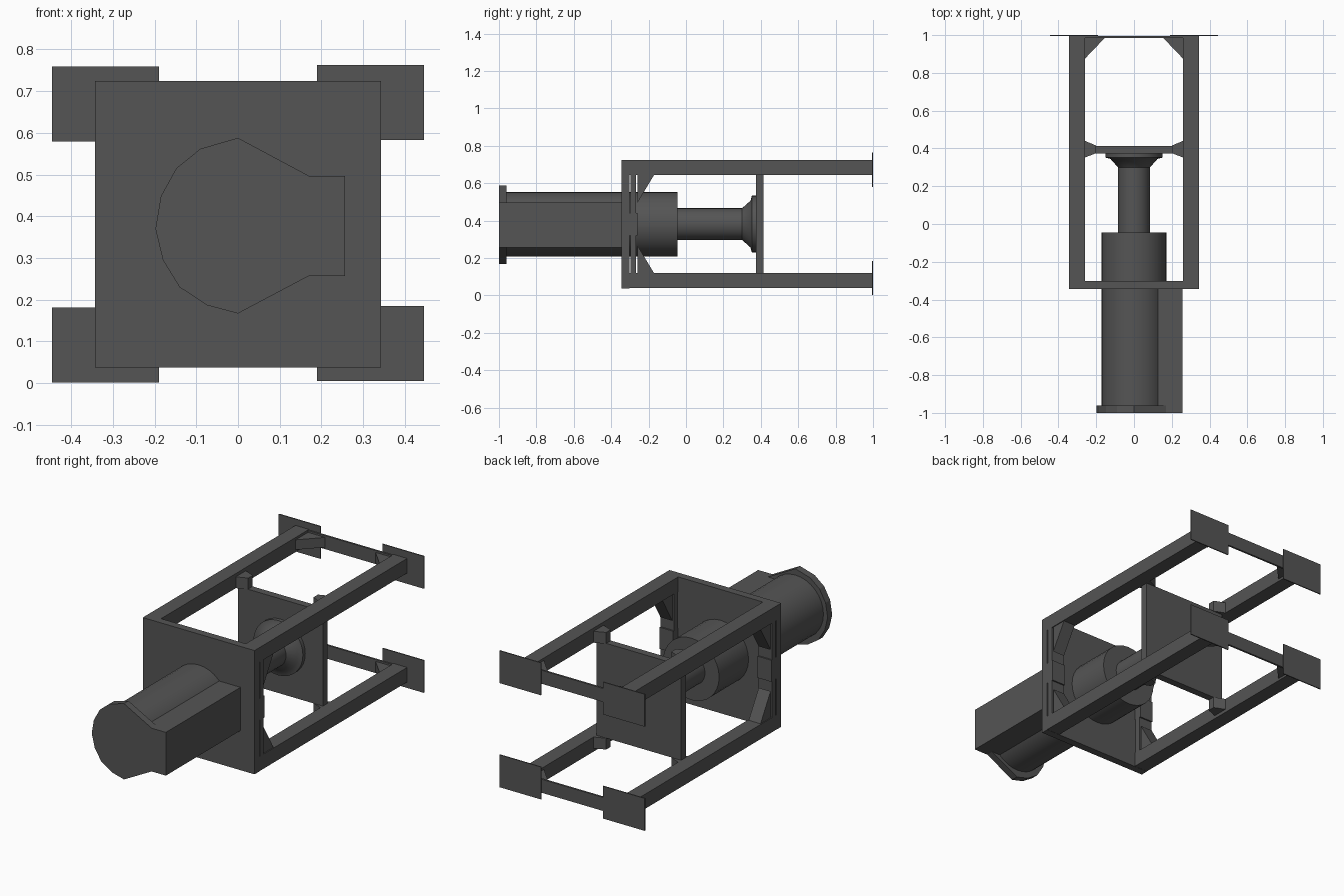
import bpy, bmesh, math
from mathutils import Matrix

cube = bpy.data.objects.get("Cube")
if cube:
    bpy.data.objects.remove(cube, do_unlink=True)

grey = bpy.data.materials.new("dark_grey")
grey.use_nodes = True
COLOUR = (0.09, 0.09, 0.09, 1)
grey.diffuse_color = COLOUR
bsdf = next(n for n in grey.node_tree.nodes if n.type == 'BSDF_PRINCIPLED')
bsdf.inputs["Base Color"].default_value = COLOUR

ZC = 0.381          # height of the long axis
IN, OUT = 0.26, 0.343   # inner and outer faces of the rails


def finish(name, bm, smooth=False):
    bmesh.ops.recalc_face_normals(bm, faces=bm.faces)
    mesh = bpy.data.meshes.new(name)
    bm.to_mesh(mesh)
    bm.free()
    mesh.materials.append(grey)
    ob = bpy.data.objects.new(name, mesh)
    bpy.context.collection.objects.link(ob)
    if smooth:
        bpy.ops.object.select_all(action='DESELECT')
        ob.select_set(True)
        bpy.context.view_layer.objects.active = ob
        bpy.ops.object.shade_smooth_by_angle(angle=math.radians(35))
    return ob


def box(name, x, y, z):
    bm = bmesh.new()
    bmesh.ops.create_cube(bm, size=1)
    for v in bm.verts:
        v.co = [(a + b) / 2 + c * (b - a) for c, (a, b) in zip(v.co, (x, y, z))]
    return finish(name, bm)


def prism(name, points, axis, lo, hi):
    """Extrude a 2D outline along an axis (0 = x, 1 = y, 2 = z)."""
    bm = bmesh.new()
    verts = []
    for p in points:
        co = list(p)
        co.insert(axis, lo)
        verts.append(bm.verts.new(co))
    face = bm.faces.new(verts)
    out = bmesh.ops.extrude_face_region(bm, geom=[face])
    move = [0, 0, 0]
    move[axis] = hi - lo
    bmesh.ops.translate(bm, vec=move, verts=[v for v in out["geom"] if isinstance(v, bmesh.types.BMVert)])
    return finish(name, bm)


def lathe(name, profile, steps=32):
    """Spin (radius, y) points about the long axis."""
    bm = bmesh.new()
    verts = [bm.verts.new((r, y, ZC)) for r, y in profile]
    edges = [bm.edges.new(pair) for pair in zip(verts, verts[1:])]
    bmesh.ops.spin(bm, geom=verts + edges, cent=(0, 0, ZC), axis=(0, 1, 0),
                   angle=math.tau, steps=steps)
    bmesh.ops.remove_doubles(bm, verts=bm.verts, dist=1e-4)
    return finish(name, bm, True)


def span(a, b, s):
    return (a, b) if s > 0 else (-b, -a)


def zspan(a, b, t):
    """Span of distances above (t=1) or below (t=-1) the axis."""
    lo, hi = span(a, b, t)
    return (ZC + lo, ZC + hi)


# Front bulkhead
box("front_plate", (-OUT, OUT), (-0.345, -0.303), (0.037, 0.724))

# Four rails with their feet, brackets and gussets
for s, side in ((1, "left"), (-1, "right")):
    for t, level in ((1, "upper"), (-1, "lower")):
        tag = f"{level}_{side}"
        box(f"rail_{tag}", span(IN, OUT, s), (-0.345, 0.997), zspan(0.262, 0.343, t))
        zlo = (0.581 if t > 0 else 0.003) + 0.002 * s
        box(f"foot_{tag}", span(0.19, 0.446, s), (0.994, 1.0), (zlo, zlo + 0.18))
        # guide that holds the sliding plate against the rail
        prism(f"guide_{tag}", [(s * IN, 0.352), (s * IN, 0.44), (s * 0.20, 0.415), (s * 0.20, 0.375)],
              2, *zspan(0.262, 0.325, t))
        # corner gusset at the back
        prism(f"back_gusset_{tag}", [(s * IN, 0.875), (s * IN, 0.99), (s * 0.15, 0.99)],
              2, *zspan(0.275, 0.33, t))
        # brace between the rail and the front post
        prism(f"front_brace_{tag}", [(-0.259, ZC + t * 0.264), (-0.17, ZC + t * 0.264), (-0.259, ZC + t * 0.115)],
              0, *span(0.265, 0.338, s))
    # slotted post behind the front plate
    box(f"front_post_{side}", span(IN, OUT, s), (-0.296, -0.266), (0.118, 0.645))
    box(f"post_spacer_{side}", span(IN, OUT, s), (-0.305, -0.258), (0.32, 0.44))

# Thin cross bars at the back
for t, level in ((1, "upper"), (-1, "lower")):
    box(f"back_cross_bar_{level}", (-IN, IN), (0.985, 0.996), zspan(0.265, 0.34, t))

# Sliding plate
box("sliding_plate", (-IN, IN), (0.373, 0.414), (0.119, 0.645))

# Main cylinder, then the rod with its flared end
lathe("main_cylinder", [(0, -0.97), (0.172, -0.97), (0.172, -0.045), (0, -0.045)])
lathe("piston_rod", [(0, -0.06), (0.085, -0.06), (0.085, 0.30), (0.125, 0.345), (0.152, 0.352),
                     (0.152, 0.374), (0, 0.374)])

# Side housing along the cylinder and the end cap
box("side_housing", (0.09, 0.257), (-0.99, -0.34), (0.257, 0.497))
prism("end_cap", [(0, 0.588), (-0.09, 0.562), (-0.148, 0.515), (-0.185, 0.448), (-0.198, 0.37),
                  (-0.18, 0.295), (-0.14, 0.23), (-0.075, 0.187), (0, 0.167), (0.17, 0.257),
                  (0.257, 0.257), (0.257, 0.497), (0.17, 0.497)], 1, -1.0, -0.96)
